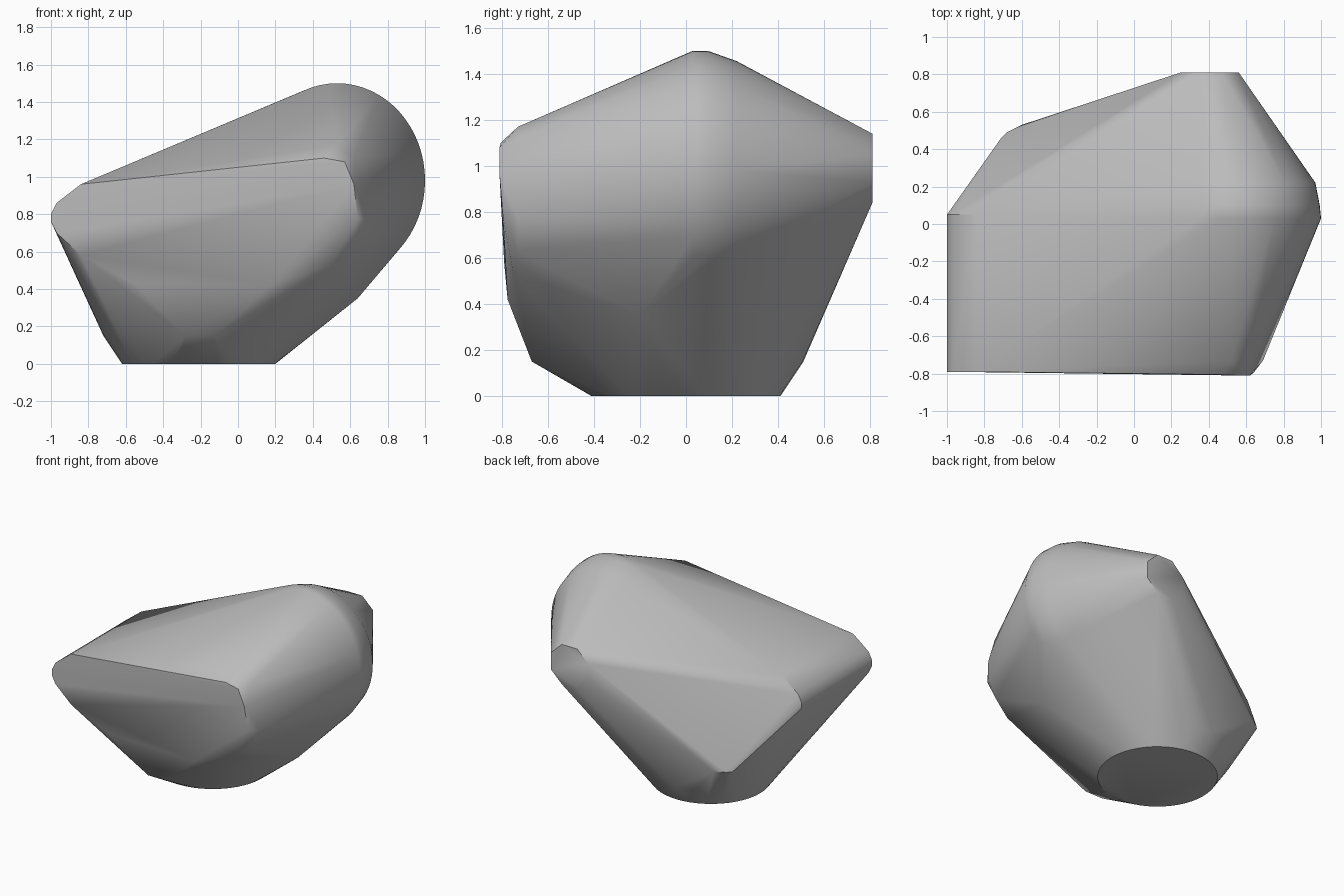
import bpy
import bmesh
from math import cos, sin, pi, radians

cube = bpy.data.objects.get("Cube")
if cube:
    bpy.data.objects.remove(cube, do_unlink=True)


def ring(center, rx, rz, sides, flat=False, turn=0.0):
    """Ellipse of points, lying flat or standing across the y axis."""
    pts = []
    for i in range(sides):
        a = 2 * pi * i / sides + turn
        u, v = rx * cos(a), rz * sin(a)
        x, y, z = center
        pts.append((x + u, y + v, z) if flat else (x + u, y, z + v))
    return pts


points = []

# Round foot with a flared rim
points += ring((-0.21, 0, 0), 0.41, 0.41, 48, flat=True)
points += ring((-0.21, 0, 0.15), 0.51, 0.51, 48, flat=True)

# Large upright disc on the left shoulder
for y, rx, rz in ((0.03, 0.47, 0.52), (0.10, 0.463, 0.518), (0.22, 0.44, 0.475)):
    points += ring((0.53, y, 0.98), rx, rz, 64)

# Blunt octagonal end at the back
points += ring((0.405, 0.81, 0.99), 0.168, 0.162, 8, turn=pi / 8)

# Rounded bar along the right side
bar = ((-0.84, 0.96), (-0.97, 0.86), (-1, 0.80), (-1, 0.76), (-0.97, 0.70), (-0.84, 0.58))
for y in (-0.79, 0.05):
    points += [(x, y, z) for x, z in bar]

# Rounded front corner
points += [(0.46, -0.805, 1.10), (0.57, -0.81, 1.08), (0.62, -0.81, 0.96),
           (0.64, -0.795, 0.78), (0.52, -0.73, 1.17), (0.62, -0.74, 1.10),
           (0.69, -0.73, 0.77), (0.62, -0.73, 0.63), (0.50, -0.75, 0.53)]

# Lower front, back and left corners
points += [(-0.28, -0.67, 0.15), (-0.13, -0.67, 0.15),
           (-0.55, -0.765, 0.43), (0.18, -0.775, 0.42),
           (-0.71, 0.46, 0.36), (-0.68, 0.49, 0.36), (-0.60, 0.53, 0.36),
           (0.64, -0.20, 0.35)]

# Wrap one taut skin around all of the ribs
bm = bmesh.new()
for p in points:
    bm.verts.new(p)
hull = bmesh.ops.convex_hull(bm, input=bm.verts[:])
loose = {g for g in hull["geom_interior"] + hull["geom_unused"]
         if isinstance(g, bmesh.types.BMVert)}
bmesh.ops.delete(bm, geom=list(loose), context="VERTS")
bmesh.ops.dissolve_limit(bm, angle_limit=radians(0.5), verts=bm.verts[:], edges=bm.edges[:])
bmesh.ops.recalc_face_normals(bm, faces=bm.faces[:])
mesh = bpy.data.meshes.new("faceted_shell")
bm.to_mesh(mesh)
bm.free()

shell = bpy.data.objects.new("faceted_shell", mesh)
bpy.context.collection.objects.link(shell)

# Plain grey
grey = bpy.data.materials.new("plain_grey")
grey.use_nodes = True
color = (0.5, 0.5, 0.5, 1)
grey.diffuse_color = color
grey.node_tree.nodes["Principled BSDF"].inputs["Base Color"].default_value = color
mesh.materials.append(grey)

bpy.ops.object.select_all(action="DESELECT")
shell.select_set(True)
bpy.context.view_layer.objects.active = shell
bpy.ops.object.shade_smooth_by_angle(angle=radians(30))
